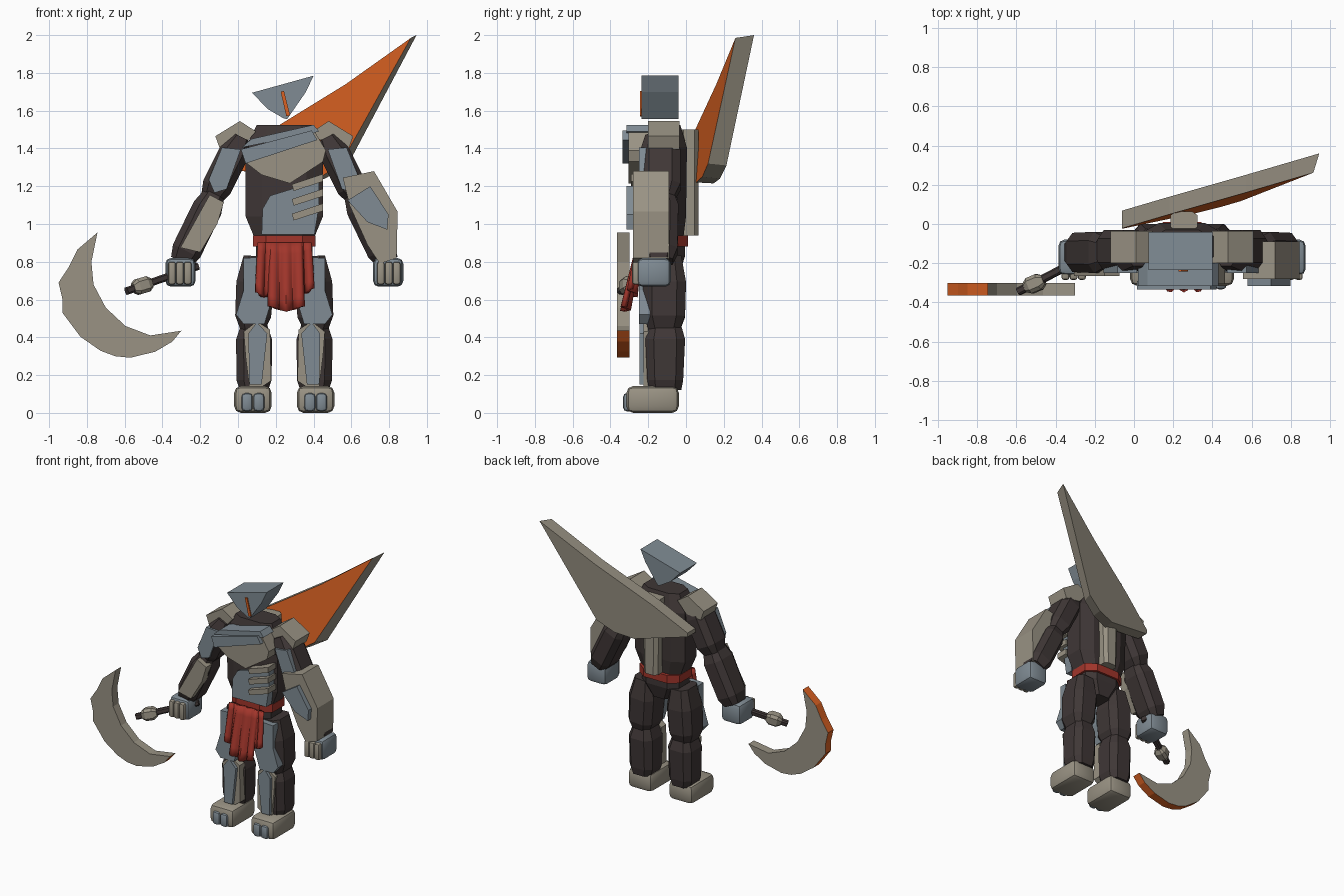
import bpy, bmesh, math
from mathutils import Vector

if "Cube" in bpy.data.objects:
    bpy.data.objects.remove(bpy.data.objects["Cube"])

CX = 0.245  # body centre line


def material(name, rgb):
    m = bpy.data.materials.new(name)
    m.diffuse_color = (*rgb, 1)
    m.use_nodes = True
    m.node_tree.nodes["Principled BSDF"].inputs["Base Color"].default_value = m.diffuse_color
    return m


DARK = material("dark brown", (0.050, 0.038, 0.037))
BLUE = material("blue grey", (0.215, 0.26, 0.295))
TAN = material("stone tan", (0.32, 0.29, 0.23))
ORANGE = material("orange", (0.70, 0.12, 0.016))
RED = material("red", (0.36, 0.036, 0.024))


def finish(name, bm, *mats, smooth=None):
    bmesh.ops.recalc_face_normals(bm, faces=bm.faces[:])
    me = bpy.data.meshes.new(name)
    bm.to_mesh(me)
    bm.free()
    for m in mats:
        me.materials.append(m)
    ob = bpy.data.objects.new(name, me)
    bpy.context.collection.objects.link(ob)
    if smooth:
        bpy.ops.object.select_all(action='DESELECT')
        ob.select_set(True)
        bpy.context.view_layer.objects.active = ob
        bpy.ops.object.shade_smooth_by_angle(angle=math.radians(smooth))
    return ob


def loft(name, rings, mats, rule=None, smooth=None):
    """Skin closed rings of points; rule(side index) picks the side material."""
    bm = bmesh.new()
    vs = [[bm.verts.new(p) for p in r] for r in rings]
    n = len(vs[0])
    bm.faces.new(vs[0])
    bm.faces.new(vs[-1])
    for a, b in zip(vs, vs[1:]):
        for i in range(n):
            f = bm.faces.new((a[i], a[(i + 1) % n], b[(i + 1) % n], b[i]))
            f.material_index = rule(i) if rule else 0
    return finish(name, bm, *mats, smooth=smooth)


def flip(pts):
    return [(2 * CX - p[0], *p[1:]) for p in pts]


def plate(name, pts, y0, y1, *mats, rule=None):
    """Front outline (x, z) extruded from y0 back to y1."""
    return loft(name, [[(x, y, z) for x, z in pts] for y in (y0, y1)], mats, rule)


def pair(name, pts, y0, y1, mat):
    plate(name + "_right", pts, y0, y1, mat)
    plate(name + "_left", flip(pts), y0, y1, mat)


def limb(name, p0, p1, sections, mat, cut=0.42):
    """Chamfered bar from p0 to p1; sections are (t, half width, half depth)."""
    p0, p1 = Vector(p0), Vector(p1)
    axis = (p1 - p0).normalized()
    side = axis.cross(Vector((0, 1, 0))).normalized()
    deep = side.cross(axis)
    k = 1 - cut
    octo = [(1, k), (k, 1), (-k, 1), (-1, k), (-1, -k), (-k, -1), (k, -1), (1, -k)]
    rings = [[p0.lerp(p1, t) + side * (u * w) + deep * (v * d) for u, v in octo]
             for t, w, d in sections]
    return loft(name, rings, (mat,))


def limb_pair(name, p0, p1, sections, mat):
    limb(name + "_right", p0, p1, sections, mat)
    limb(name + "_left", *flip([p0, p1]), sections, mat)


def block(name, lo, hi, mat, bevel):
    """Rounded box between two corners."""
    bm = bmesh.new()
    bmesh.ops.create_cube(bm, size=1)
    for v in bm.verts:
        v.co = [(a + b) / 2 + c * abs(b - a) for a, b, c in zip(lo, hi, v.co)]
    bmesh.ops.bevel(bm, geom=bm.edges[:], offset=bevel, segments=2,
                    profile=0.5, affect='EDGES')
    return finish(name, bm, mat, smooth=40)


def block_pair(name, lo, hi, mat, bevel):
    block(name + "_right", lo, hi, mat, bevel)
    block(name + "_left", *flip([lo, hi]), mat, bevel)


# --- torso and pelvis
limb("torso", (CX, -0.115, 0.92), (CX, -0.115, 1.525),
     [(0, .155, .10), (.2, .205, .115), (.8, .205, .12), (1, .145, .085)], DARK)
limb("pelvis", (CX, -0.115, 0.73), (CX, -0.115, 0.9),
     [(0, .07, .08), (.6, .15, .11), (1, .15, .11)], DARK)
limb("spine_plate", (CX + .01, 0.015, 0.94), (CX + .01, 0.015, 1.5),
     [(0, .055, .05), (1, .07, .05)], TAN)

# --- chest and belly armour
plate("chest_plate", [(.035, 1.33), (.05, 1.40), (.40, 1.50), (.465, 1.39), (.45, 1.33),
                      (.275, 1.215), (.125, 1.26)], -.305, -.20, TAN)
plate("chest_band", [(.015, 1.395), (.39, 1.495), (.42, 1.445), (.04, 1.32)], -.335, -.29, BLUE)
plate("collar_band", [(.02, 1.405), (.07, 1.45), (.40, 1.525), (.43, 1.49), (.39, 1.48)],
      -.315, -.20, BLUE)
plate("belly_plate", [(.13, 1.08), (.17, 1.15), (.30, 1.19), (.43, 1.22), (.43, 1.1),
                      (.405, .945), (.125, .945)], -.25, -.19, BLUE)
for i in range(3):
    d = -.078 * i
    plate(f"rib_{i + 1}", [(.285, 1.21 + d), (.45, 1.265 + d), (.45, 1.225 + d),
                           (.295, 1.175 + d)], -.29, -.2, TAN)

# --- arms
pair("shoulder_pad", [(-.12, 1.465), (.01, 1.545), (.095, 1.49), (.025, 1.41),
                      (-.095, 1.395)], -.20, -.035, TAN)
limb_pair("upper_arm", (-.145, -.135, 1.13), (.02, -.135, 1.46),
          [(0, .055, .07), (.2, .08, .105), (.75, .08, .105), (1, .05, .08)], DARK)
limb_pair("forearm", (-.30, -.145, .80), (-.115, -.145, 1.18),
          [(0, .06, .075), (.15, .08, .10), (.75, .08, .105), (1, .05, .07)], DARK)
pair("upper_arm_plate", [(-.085, 1.405), (.015, 1.395), (-.06, 1.185), (-.125, 1.165),
                         (-.155, 1.235)], -.25, -.2, BLUE)
plate("forearm_plate", [(-.15, 1.155), (-.075, 1.115), (-.11, 1.0), (-.20, .85),
                        (-.305, .875)], -.265, -.2, TAN)
block_pair("fist", (-.385, -.26, .668), (-.225, -.08, .82), BLUE, .03)
for i in range(3):
    x = -.37 + .042 * i
    block_pair(f"finger_{i + 1}", (x, -.285, .68), (x + .04, -.22, .80), TAN, .012)

# --- forearm shield
plate("arm_shield", [(.555, 1.245), (.72, 1.28), (.845, 1.065), (.84, .82), (.75, .79),
                     (.685, .89), (.59, 1.1)], -.28, -.09, TAN)
plate("arm_shield_inlay", [(.58, 1.125), (.70, 1.20), (.797, 1.05), (.79, .97),
                           (.685, 1.01)], -.315, -.27, BLUE)

# --- head
plate("helmet", [(.075, 1.695), (.40, 1.785), (.36, 1.70), (.26, 1.555), (.24, 1.56),
                 (.155, 1.61)], -.235, -.04, BLUE)
plate("helmet_stripe", [(.226, 1.70), (.243, 1.705), (.276, 1.575), (.256, 1.57)],
      -.243, -.234, ORANGE)

# --- legs
limb_pair("thigh", (.075, -.115, .43), (.10, -.115, .83),
          [(0, .06, .08), (.2, .095, .11), (.65, .10, .115), (1, .07, .09)], DARK)
limb_pair("shin", (.085, -.11, .12), (.085, -.11, .48),
          [(0, .075, .085), (.15, .093, .095), (.75, .095, .105), (1, .065, .08)], DARK)
pair("thigh_plate", [(.03, .82), (.17, .825), (.18, .6), (.14, .47), (.03, .47),
                     (-.01, .52), (.03, .65)], -.248, -.19, BLUE)
pair("shin_guard", [(.03, .43), (.10, .485), (.17, .44), (.175, .17), (.13, .14),
                    (.06, .14), (.04, .30)], -.225, -.17, TAN)
pair("shin_ridge", [(.055, .42), (.10, .48), (.155, .42), (.125, .15), (.06, .15)],
     -.247, -.215, BLUE)
block_pair("foot", (-.02, -.315, 0), (.178, -.038, .142), TAN, .035)
for i in range(2):
    x = .018 + .062 * i
    block_pair(f"toe_{i + 1}", (x, -.333, .008), (x + .06, -.26, .105), BLUE, .02)

# --- belt and hanging cloth
limb("belt", (CX, -.112, .88), (CX, -.112, .938), [(0, .165, .122), (1, .165, .122)], RED)


def cloth(name, x0, x1, z1, y1, folds):
    bm = bmesh.new()
    nx, nz = 16, 6
    grid = []
    for j in range(nz + 1):
        t = j / nz
        row = []
        for i in range(nx + 1):
            s = i / nx
            x = CX + ((x0 + (x1 - x0) * s) - CX) * (.92 + .08 * t)
            y = -.245 + (y1 + .245) * t - .012 * math.sin(s * math.pi * folds) * (.4 + t)
            z = .9 + (z1 - .9) * t + .012 * t * math.cos(s * math.pi * 2)
            row.append(bm.verts.new((x, y, z)))
        grid.append(row)
    for a, b in zip(grid, grid[1:]):
        for i in range(nx):
            bm.faces.new((a[i], a[i + 1], b[i + 1], b[i]))
    ob = finish(name, bm, RED, smooth=50)
    mod = ob.modifiers.new("thickness", 'SOLIDIFY')
    mod.thickness = .025
    mod.offset = 0


cloth("front_cloth", .165, .345, .55, -.32, 5)
cloth("side_cloth_right", .10, .175, .625, -.285, 3)
cloth("side_cloth_left", .315, .395, .645, -.285, 3)

# --- sickle: outer edge is orange, the rest tan
outer = [(-.744, .955), (-.85, .865), (-.897, .77), (-.95, .69), (-.929, .60), (-.929, .53),
         (-.834, .403), (-.728, .329), (-.65, .30), (-.57, .292), (-.438, .324), (-.348, .377),
         (-.30, .435)]
inner = [(-.464, .41), (-.596, .46), (-.70, .557), (-.765, .68), (-.776, .80)]
plate("sickle_blade", outer + inner, -.365, -.30, TAN, ORANGE,
      rule=lambda i: int(i < len(outer) - 1))
limb("sickle_handle", (-.59, -.345, .645), (-.215, -.15, .775),
     [(0, .02, .02), (1, .02, .02)], DARK)
limb("handle_knob", (-.555, -.325, .66), (-.46, -.285, .688),
     [(0, .025, .025), (.25, .042, .042), (.75, .042, .042), (1, .025, .025)], TAN)

# --- back fin: leaning slab with an orange front face
back = [(-.06, 1.33), (.18, 1.50), (.57, 1.74), (.945, 2.0), (.58, 1.31), (.46, 1.24),
        (.32, 1.215), (-.06, 1.30)]
front = [(-.06, 1.33), (.18, 1.50), (.57, 1.74), (.915, 1.985), (.545, 1.32), (.44, 1.25),
         (.31, 1.22), (-.06, 1.30)]


def lean(pts, off):
    return [(x, .27 + .23 * (x - .945) + .09 * (z - 2) + off, z) for x, z in pts]


fin = loft("back_fin", [lean(front, 0), lean(back, .09)], (TAN, ORANGE))
fin.data.polygons[0].material_index = 1
